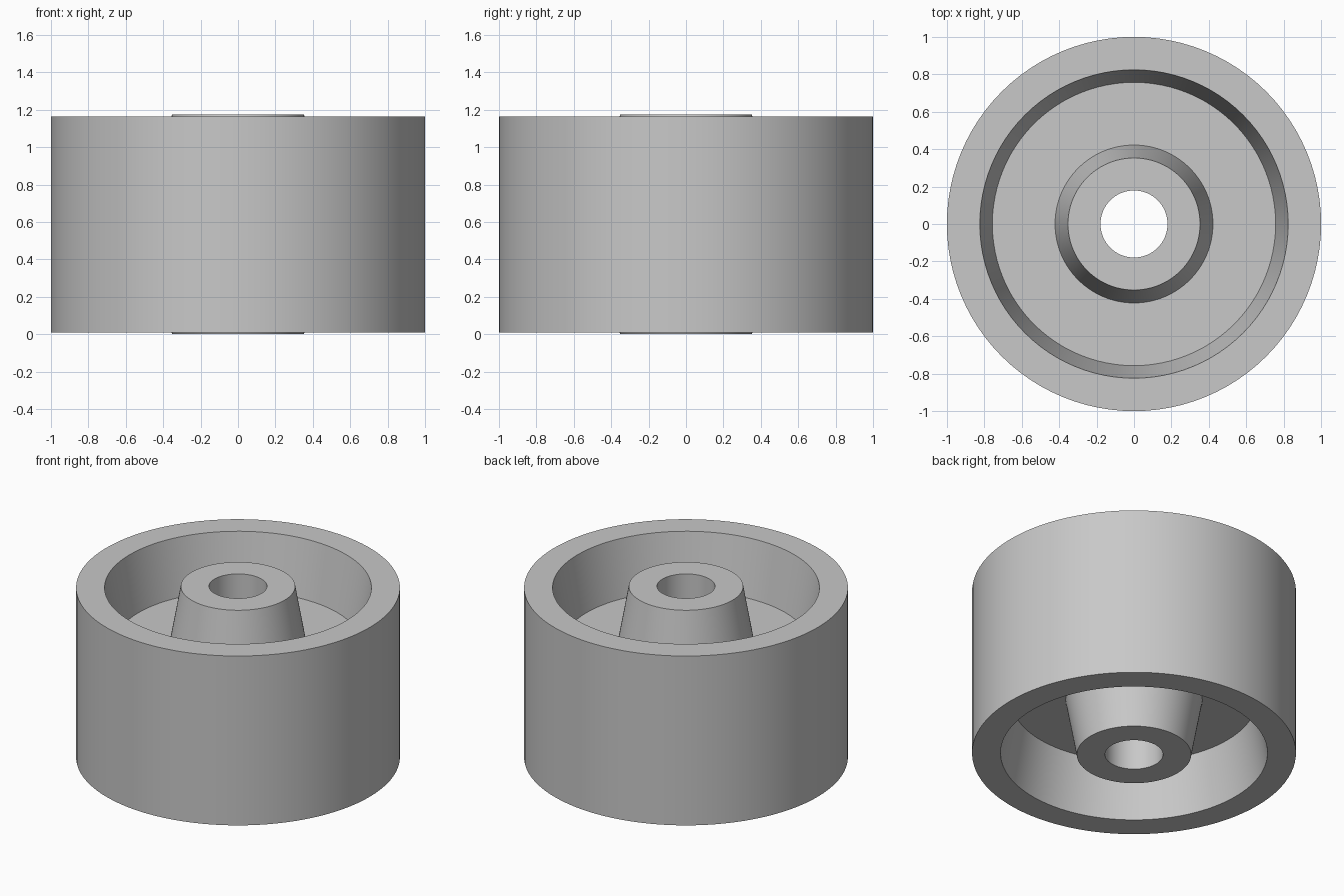
import bpy
import bmesh
from math import cos, sin, pi, radians

SEGMENTS = 96
HALF_HEIGHT = 0.587      # hub face above the mid plane
RIM_HALF = 0.577         # rim face above the mid plane
WEB_HALF = 0.2           # half thickness of the web

old = bpy.data.objects.get("Cube")
if old:
    bpy.data.objects.remove(old, do_unlink=True)

grey = bpy.data.materials.new("plain grey")
grey.use_nodes = True
colour = (0.58, 0.58, 0.58, 1)
grey.diffuse_color = colour
grey.node_tree.nodes["Principled BSDF"].inputs["Base Color"].default_value = colour


def lathe(name, profile):
    """Revolve a closed (radius, height) profile around z."""
    bm = bmesh.new()
    rings = []
    for r, z in profile:
        angles = [2 * pi * i / SEGMENTS for i in range(SEGMENTS)]
        rings.append([bm.verts.new((r * cos(a), r * sin(a), z)) for a in angles])
    for k, low in enumerate(rings):
        high = rings[(k + 1) % len(rings)]
        for i in range(SEGMENTS):
            j = (i + 1) % SEGMENTS
            bm.faces.new((low[i], low[j], high[j], high[i]))
    bmesh.ops.recalc_face_normals(bm, faces=bm.faces)
    mesh = bpy.data.meshes.new(name)
    bm.to_mesh(mesh)
    bm.free()
    mesh.materials.append(grey)
    obj = bpy.data.objects.new(name, mesh)
    bpy.context.collection.objects.link(obj)
    return obj


# Upper half section: bore, hub face, hub taper, web, rim taper, rim face, tread
upper = [
    (0.179, HALF_HEIGHT),
    (0.353, HALF_HEIGHT),
    (0.422, WEB_HALF),
    (0.757, WEB_HALF),
    (0.824, RIM_HALF),
    (1.0, RIM_HALF),
]
lower = [(r, -z) for r, z in reversed(upper)]
section = [(r, z + HALF_HEIGHT) for r, z in upper + lower]

wheel = lathe("roller_wheel", section)

# Smooth curved walls with crisp rims
bpy.ops.object.select_all(action='DESELECT')
wheel.select_set(True)
bpy.context.view_layer.objects.active = wheel
bpy.ops.object.shade_smooth_by_angle(angle=radians(30))
